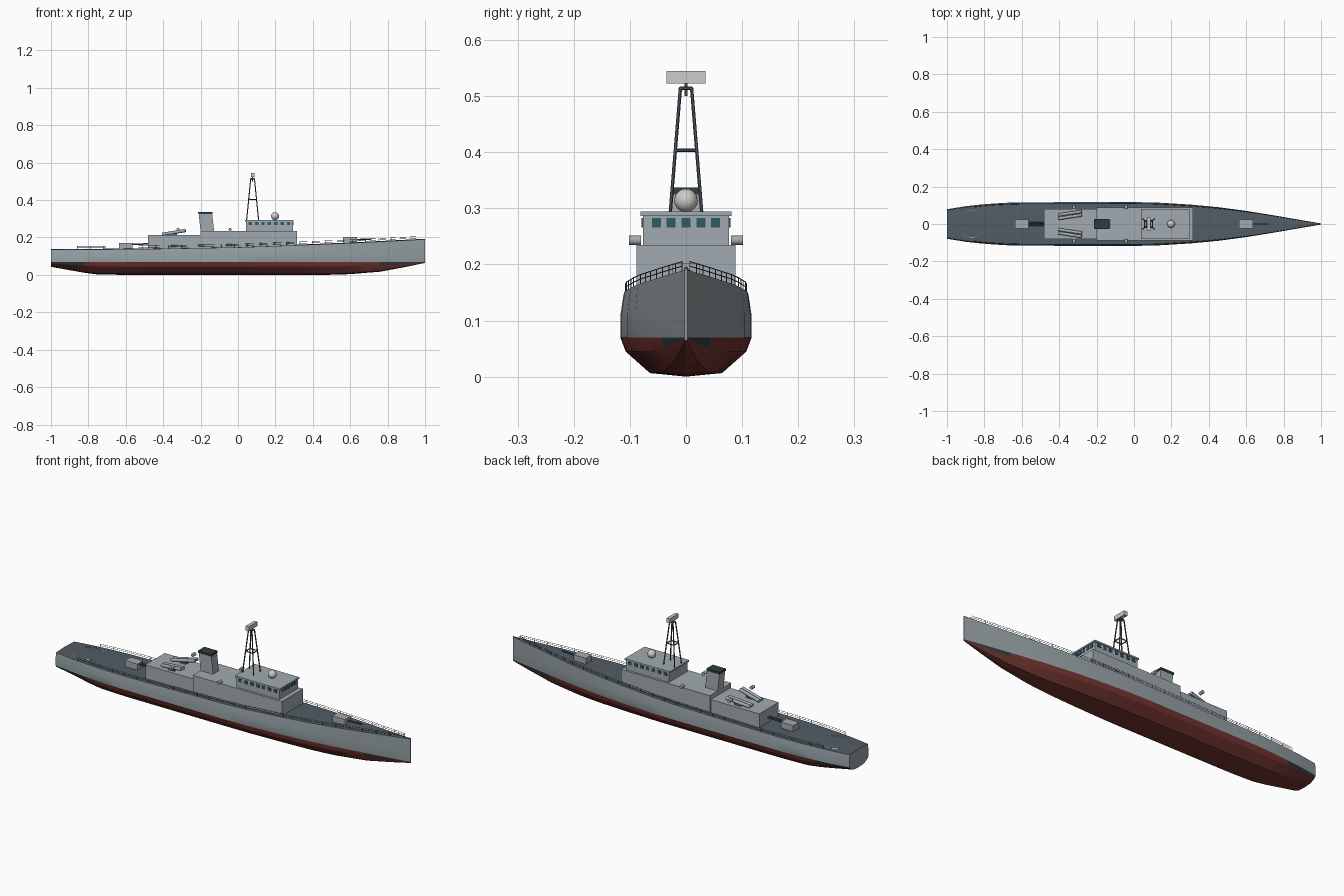
import bpy, bmesh, math
from mathutils import Vector

if "Cube" in bpy.data.objects:
    bpy.data.objects.remove(bpy.data.objects["Cube"])


def mat(name, r, g, b):
    m = bpy.data.materials.new(name)
    m.diffuse_color = (r, g, b, 1)
    m.use_nodes = True
    m.node_tree.nodes["Principled BSDF"].inputs["Base Color"].default_value = m.diffuse_color
    return m


HULL = mat("hull_grey", 0.30, 0.35, 0.37)
HOUSE = mat("house_grey", 0.36, 0.41, 0.44)
DECK = mat("deck_slate", 0.085, 0.11, 0.13)
RED = mat("antifouling_red", 0.17, 0.035, 0.03)
DARK = mat("dark_trim", 0.03, 0.045, 0.05)
GLASS = mat("window_glass", 0.03, 0.10, 0.13)
PALE = mat("pale_grey", 0.6, 0.61, 0.58)


def lerp(table, x):
    for (x0, v0), (x1, v1) in zip(table, table[1:]):
        if x <= x1:
            return v0 + (v1 - v0) * (x - x0) / (x1 - x0)
    return table[-1][1]


BEAM = [(-1, .079), (-.9, .095), (-.8, .106), (-.7, .113), (-.6, .116), (.0, .117), (.12, .115),
        (.3, .104), (.45, .090), (.6, .070), (.76, .044), (.9, .020), (1, .003)]
KEEL = [(-1, .043), (-.82, .011), (-.75, .002), (-.6, 0), (.5, 0), (.6, .004), (.76, .017), (.9, .043), (1, .064)]
SHEER = [(-1, .135), (-.5, .138), (0, .147), (.3, .158), (.6, .170), (.8, .180), (1, .190)]
STATIONS = [-1, -.9, -.82, -.75, -.68, -.6, -.45, -.3, -.15, 0, .12, .21, .3, .38, .45, .53,
            .6, .68, .76, .83, .9, .95, 1]


def deck_edge(x):
    # slight tumblehome fades out towards the bow
    return lerp(BEAM, x) * (0.95 if x < .3 else 0.95 + 0.05 * (x - .3) / .7)


def obj(name, bm, m=None):
    bmesh.ops.recalc_face_normals(bm, faces=bm.faces)
    me = bpy.data.meshes.new(name)
    bm.to_mesh(me)
    bm.free()
    o = bpy.data.objects.new(name, me)
    bpy.context.collection.objects.link(o)
    if m:
        me.materials.append(m)
    return o


def smooth(o, deg=30):
    bpy.ops.object.select_all(action='DESELECT')
    o.select_set(True)
    bpy.context.view_layer.objects.active = o
    bpy.ops.object.shade_smooth_by_angle(angle=math.radians(deg))


def add_box(bm, x0, x1, y0, y1, z0, z1, shift=0):
    lo = [bm.verts.new((x, y, z0)) for x, y in ((x0, y0), (x1, y0), (x1, y1), (x0, y1))]
    hi = [bm.verts.new((v.co.x + shift, v.co.y, z1)) for v in lo]
    bm.faces.new(lo[::-1])
    bm.faces.new(hi)
    for i in range(4):
        j = (i + 1) % 4
        bm.faces.new((lo[i], lo[j], hi[j], hi[i]))


def box(name, x0, x1, y0, y1, z0, z1, m, shift=0):
    bm = bmesh.new()
    add_box(bm, x0, x1, y0, y1, z0, z1, shift)
    return obj(name, bm, m)


def add_rod(bm, a, b, r, n=6):
    a, b = Vector(a), Vector(b)
    d = b - a
    mx = d.to_track_quat('Z', 'Y').to_matrix().to_4x4()
    mx.translation = (a + b) / 2
    bmesh.ops.create_cone(bm, cap_ends=True, segments=n, radius1=r, radius2=r, depth=d.length, matrix=mx)


def rods(name, pairs, r, m, n=6):
    bm = bmesh.new()
    for a, b in pairs:
        add_rod(bm, a, b, r, n)
    return obj(name, bm, m)


# hull: lofted half sections mirrored, deck included
bm = bmesh.new()
rings = []
for x in STATIONS:
    w, k, s = lerp(BEAM, x), lerp(KEEL, x), lerp(SHEER, x)
    h = 0.07 - k
    half = [(0, k), (.55 * w, k + .09 * h), (.92 * w, k + .64 * h), (w, .07), (w, .07 + .5 * (s - .07)),
            (deck_edge(x), s)]
    ring = [(y, z) for y, z in half] + [(0, s + .003)] + [(-y, z) for y, z in half[:0:-1]]
    rings.append([bm.verts.new((x, y, z)) for y, z in ring])
n = len(rings[0])
SLOT = [1, 1, 1, 0, 0, 2]
for i in range(len(rings) - 1):
    for j in range(n):
        f = bm.faces.new((rings[i][j], rings[i + 1][j], rings[i + 1][(j + 1) % n], rings[i][(j + 1) % n]))
        c = min(j, n - 1 - j)
        f.material_index = SLOT[c]
        # dark boot topping at both ends
        if c == 2 and (STATIONS[i + 1] <= -.82 or STATIONS[i] >= .76):
            f.material_index = 3
bm.faces.new(rings[0])
bm.faces.new(rings[-1])
hull = obj("hull", bm, HULL)
for m in (RED, DECK, DARK):
    hull.data.materials.append(m)
smooth(hull, 20)

# stem bar at the bow
smooth(rods("stem_bar", [((.996, 0, .066), (.996, 0, .19))], .004, HULL, 10), 40)

# deckhouses and bridge
box("aft_deckhouse", -.48, -.2, -.08, .08, .135, .212, HOUSE)
box("main_deckhouse", -.2, .315, -.088, .088, .14, .235, HOUSE)
box("bridge", .044, .293, -.077, .077, .235, .286, HOUSE)
box("bridge_roof", .038, .298, -.081, .081, .286, .294, HOUSE)

# bridge windows: front row and both side rows
bm = bmesh.new()
for i in range(5):
    y = (i - 2) * .0265
    add_box(bm, .29, .2955, y - .008, y + .008, .266, .283)
for i in range(7):
    x = .066 + i * .034
    for s in (-1, 1):
        add_box(bm, x - .009, x + .009, s * .077 - .0025, s * .077 + .0025, .266, .283)
obj("bridge_windows", bm, GLASS)

# funnel raked aft with dark cap
box("funnel", -.2, -.128, -.024, .024, .235, .325, HOUSE, -.01)
box("funnel_cap", -.212, -.136, -.026, .026, .325, .337, DARK, -.001)

# radar mast: four tapering legs with two brace frames
def corners(t):
    dx, dy = .032 - .022 * t, .028 - .018 * t
    z = .293 + .221 * t
    return [(.078 + a * dx, b * dy, z) for a, b in ((-1, -1), (1, -1), (1, 1), (-1, 1))]


foot, top = corners(0), corners(1)
pairs = list(zip(foot, top))
for t in (.5, 1):
    c = corners(t)
    pairs += [(c[i], c[(i + 1) % 4]) for i in range(4)]
pairs.append(((.078, 0, .5), (.078, 0, .525)))
rods("lattice_mast", pairs, .003, DECK)
rods("mast_top_bars", [(top[0], top[2]), (top[1], top[3])], .003, DECK)
box("radar_antenna", .069, .087, -.035, .035, .522, .545, PALE)

# radar dome
bm = bmesh.new()
bmesh.ops.create_uvsphere(bm, u_segments=20, v_segments=12, radius=.021)
dome = obj("radar_dome", bm, PALE)
dome.location = (.198, 0, .314)
smooth(dome, 60)

# gun mounts fore and aft
box("fore_gun_house", .562, .635, -.024, .024, .165, .202, HOUSE)
rods("fore_gun_barrel", [((.63, 0, .188), (.715, 0, .192))], .004, DECK, 10)
box("aft_gun_house", -.637, -.565, -.024, .024, .135, .171, HOUSE)
rods("aft_gun_barrels", [((-.57, y, .163), (-.475, y, .166)) for y in (-.007, .007)], .004, DECK, 10)

# angled twin launchers on the aft deckhouse
for s, side in ((1, "port"), (-1, "starboard")):
    pairs = [((-.405, s * (.029 + d), .217), (-.28, s * (.048 + d), .237)) for d in (0, .019)]
    smooth(rods(side + "_launch_tubes", pairs, .0085, HOUSE, 10), 40)
    box(side + "_launcher_base", -.36, -.325, s * .048 - .015, s * .048 + .015, .21, .222, DECK)

# life raft canisters
pairs = [((x, s * .08, z), (x, s * .102, z)) for x, z in ((-.32, .243), (-.042, .243)) for s in (-1, 1)]
smooth(rods("raft_canisters", pairs, .0085, HOUSE, 10), 40)

# landing circle arcs on the stern deck
pairs = []
for s in (-1, 1):
    pts = []
    for i in range(11):
        a = math.radians(40 + 10 * i)
        x, y = -.865 + .072 * math.cos(a), s * .072 * math.sin(a)
        pts.append((x, y, lerp(SHEER, x) + .003 * (1 - abs(y) / deck_edge(x)) + .0005))
    pairs += list(zip(pts, pts[1:]))
rods("landing_circle", pairs, .0015, PALE)

# guard rails along both deck edges
pairs = []
N = 26
for s in (-1, 1):
    pts = []
    for i in range(N + 1):
        x = -.86 + 1.82 * i / N
        pts.append(Vector((x, s * max(deck_edge(x) - .003, .004), lerp(SHEER, x))))
    for p in pts:
        pairs.append((p, p + Vector((0, 0, .017))))
    for h in (.009, .017):
        up = Vector((0, 0, h))
        pairs += [(a + up, b + up) for a, b in zip(pts, pts[1:])]
rods("guard_rails", pairs, .0009, DECK, 5)
